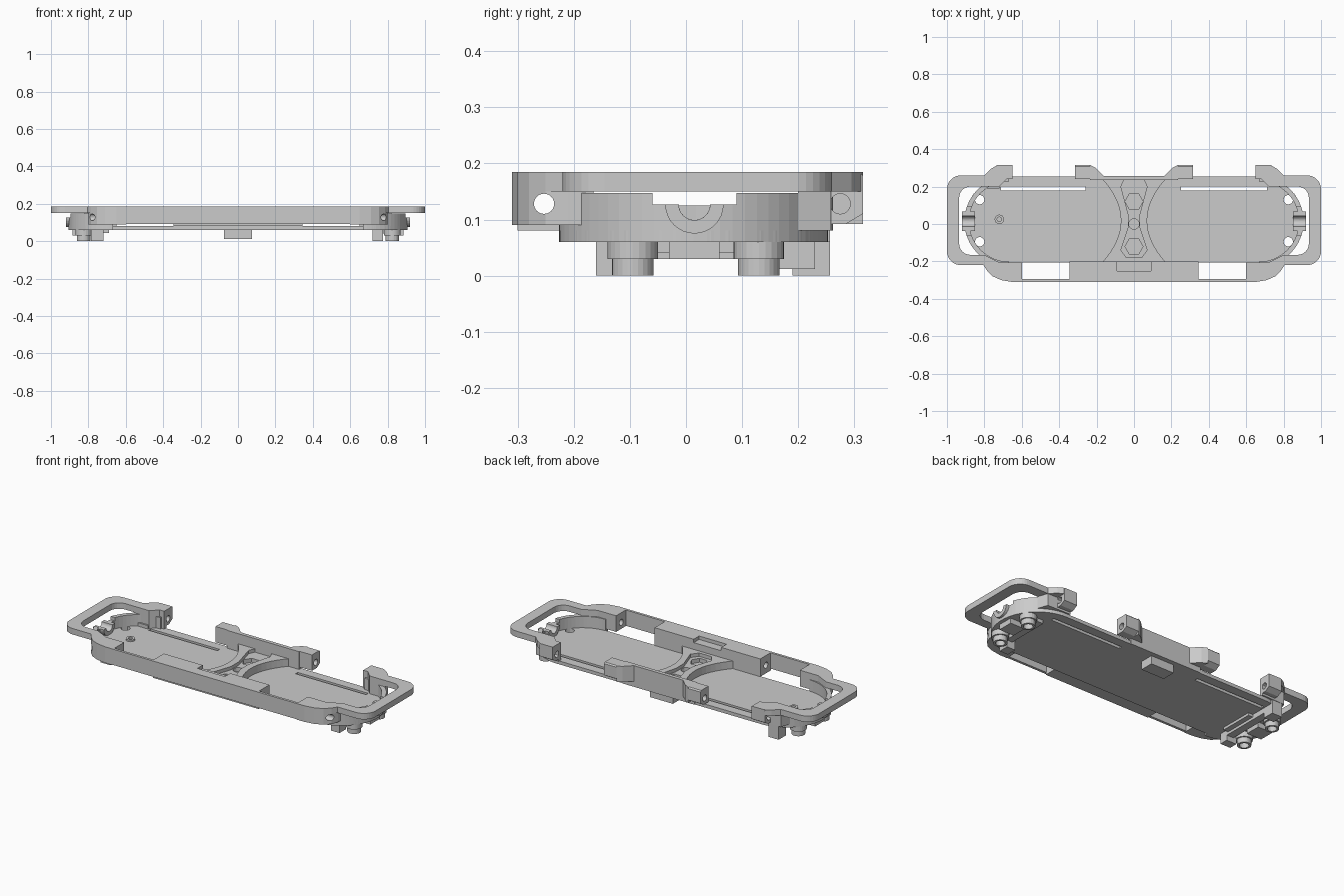
import bpy, bmesh
from math import pi, sin, cos
from mathutils import Matrix

CY = 0.0135   # centre line of the body in y


def prism(name, pts, lo, hi, axis='z'):
    """Extrude an outline: (x, y) along z, or (y, z) along x."""
    bm = bmesh.new()
    def at(p, t):
        return (p[0], p[1], t) if axis == 'z' else (t, p[0], p[1])
    a = [bm.verts.new(at(p, lo)) for p in pts]
    b = [bm.verts.new(at(p, hi)) for p in pts]
    n = len(pts)
    bm.faces.new(a[::-1])
    bm.faces.new(b)
    for i in range(n):
        bm.faces.new((a[i], a[(i + 1) % n], b[(i + 1) % n], b[i]))
    bmesh.ops.recalc_face_normals(bm, faces=bm.faces)
    me = bpy.data.meshes.new(name)
    bm.to_mesh(me)
    bm.free()
    ob = bpy.data.objects.new(name, me)
    bpy.context.collection.objects.link(ob)
    return ob


def box(name, x0, x1, y0, y1, z0, z1):
    return prism(name, [(x0, y0), (x1, y0), (x1, y1), (x0, y1)], z0, z1)


def arc(cx, cy, r, a0, a1, n=12):
    return [(cx + r * cos(a0 + (a1 - a0) * i / n), cy + r * sin(a0 + (a1 - a0) * i / n))
            for i in range(n + 1)]


def disc(name, x, y, r, z0, z1, n=24):
    return prism(name, arc(x, y, r, 0, 2 * pi, n)[:-1], z0, z1)


def rod(y, z, r, x0, x1):
    return prism("rod_cutter", arc(y, z, r, 0, 2 * pi, 24)[:-1], x0, x1, 'x')


def cut(ob, *cutters):
    bpy.context.view_layer.objects.active = ob
    for c in cutters:
        c.hide_render = True
        m = ob.modifiers.new("cut", 'BOOLEAN')
        m.operation, m.solver, m.object = 'DIFFERENCE', 'EXACT', c
        bpy.ops.object.modifier_apply(modifier=m.name)
        bpy.data.objects.remove(c)


def mirrored(s, pts):
    return [(s * x, y) for x, y in pts]


# Floor plate with rounded ends, screw holes and two long slots
floor = prism("floor_plate",
              [(-0.667, -0.205), (0.667, -0.205)] + arc(0.667, CY, 0.24, -pi / 2, pi / 2, 24)
              + arc(-0.667, CY, 0.24, pi / 2, 1.5 * pi, 24), 0.06, 0.08)
cut(floor, box("slot", -0.71, -0.26, 0.18, 0.2, 0, 0.2), box("slot", 0.25, 0.71, 0.18, 0.2, 0, 0.2),
    *[disc("hole", s * 0.825, y, 0.025, -0.1, 0.2) for s in (-1, 1) for y in (-0.095, 0.13)])

# Parts repeated at each end
for s, side in ((-1, "left"), (1, "right")):
    # flat rim forming the carrying loop
    outer = ([(0.65, 0.24), (0.65, 0.315), (0.73, 0.315), (0.765, 0.295), (0.8, 0.26)]
             + arc(0.925, 0.185, 0.075, pi / 2, 0, 8) + arc(0.925, -0.145, 0.075, 0, -pi / 2, 8)
             + [(0.805, -0.22), (0.785, -0.25), (0.755, -0.28), (0.71, -0.3), (0.65, -0.31), (0.6, -0.31)])
    inner = ([(0.6, -0.205), (0.72, -0.205), (0.8, -0.165)]
             + arc(0.875, -0.105, 0.06, -pi / 2, 0, 6) + arc(0.875, 0.14, 0.06, 0, pi / 2, 6)
             + [(0.8, 0.2), (0.72, 0.2), (0.68, 0.24)])
    prism(side + "_rim_loop", mirrored(s, outer + inner), 0.15, 0.185)

    # curved end wall with a notch for the clip
    wall = prism(side + "_end_wall", mirrored(s, arc(0.667, CY, 0.24, -pi / 2, pi / 2, 32)
                 + arc(0.667, CY, 0.215, pi / 2, -pi / 2, 32)), 0.06, 0.147)
    a, b = sorted((s * 0.8, s * 0.95))
    cut(wall, box("notch", a, b, -0.06, 0.09, 0.127, 0.3), rod(0.015, 0.127, 0.028, a, b))

    # half round cradle clip
    a, b = sorted((s * 0.85, s * 0.92))
    prism(side + "_clip", arc(0.015, 0.127, 0.052, pi, 2 * pi, 16)
          + arc(0.015, 0.127, 0.028, 2 * pi, pi, 16), a, b, 'x')

    # front corner block
    corner = prism(side + "_front_corner", mirrored(s, [
        (0.6, -0.205), (0.6, -0.31), (0.65, -0.31), (0.71, -0.3), (0.755, -0.28), (0.785, -0.25),
        (0.8, -0.21), (0.8, -0.165), (0.72, -0.205)]), 0.09, 0.15)
    cut(corner, rod(-0.253, 0.128, 0.018, -1, 1))

    # back corner wall and hinge tab
    prism(side + "_back_wall", mirrored(s, [
        (0.65, 0.24), (0.65, 0.262), (0.8, 0.258), (0.82, 0.2), (0.72, 0.2), (0.68, 0.24)]), 0.08, 0.15)

    # screw bosses under the floor
    for i, y in enumerate((-0.095, 0.13)):
        for r, z0, z1, label in ((0.045, 0.03, 0.06, "collar"), (0.037, 0.0, 0.03, "tip")):
            boss = disc(f"{side}_boss_{label}_{i}", s * 0.825, y, r, z0, z1)
            cut(boss, disc("hole", s * 0.825, y, 0.025, -0.1, 0.2))
    a, b = sorted((s * 0.79, s * 0.885))
    box(side + "_centre_rib", a, b, -0.03, 0.06, 0.03, 0.06)

# Hinge tabs along the back
tab_profile = [(0.24, 0.092), (0.285, 0.092), (0.315, 0.11), (0.315, 0.178), (0.308, 0.185), (0.24, 0.185)]
for i, (a, b) in enumerate(((-0.735, -0.65), (-0.315, -0.235), (0.235, 0.315), (0.65, 0.735))):
    tab = prism(f"hinge_tab_{i}", tab_profile, a, b, 'x')
    cut(tab, rod(0.275, 0.128, 0.018, -1, 1))

# Middle of the back wall, with sloped shoulders
box("back_middle_wall", -0.235, 0.235, 0.235, 0.257, 0.06, 0.185)
for s in (-1, 1):
    prism("back_shoulder", mirrored(s, [(0.235, 0.25), (0.235, 0.315), (0.205, 0.3), (0.16, 0.256)]),
          0.092, 0.185)

# Thin front wall and solid middle block
box("front_wall", -0.6, 0.6, -0.31, -0.295, 0.092, 0.185)
middle = box("front_middle_block", -0.345, 0.345, -0.3, -0.2, 0.08, 0.185)
cut(middle, rod(-0.253, 0.128, 0.018, -1, 1),
    box("step", -0.09, 0.09, -0.25, -0.15, 0.165, 0.3))

# Hourglass bridge across the floor with a sunken pocket
N = 16
def waist(i):
    y = -0.205 + 0.445 * i / N
    return 0.07 + 0.1 * ((y - 0.018) / 0.223) ** 2, y
bridge = prism("hourglass_bridge", [waist(i) for i in range(N + 1)]
               + [(-x, y) for x, y in map(waist, range(N, -1, -1))], 0.07, 0.125)
half = [(0.04, -0.18), (0.07, -0.14), (0.03, -0.02), (0.03, 0.05), (0.07, 0.2), (0.05, 0.245)]
cut(bridge, prism("pocket", half + [(-x, y) for x, y in half[::-1]], 0.105, 0.3),
    *[disc("hex", 0, y, 0.048, 0.082, 0.3, 6) for y in (-0.12, 0.12)],
    disc("well", 0, 0, 0.028, 0.082, 0.3))

# Small ring on the floor
ring = disc("floor_ring", -0.72, 0.025, 0.025, 0.075, 0.09)
cut(ring, disc("hole", -0.72, 0.025, 0.012, 0.0, 0.2))

# Feet and catch block underneath
box("left_foot_bar", -0.765, -0.72, -0.16, 0.257, 0.03, 0.06)
box("left_back_foot", -0.785, -0.72, 0.19, 0.257, 0.0, 0.1)
box("left_front_foot", -0.785, -0.72, -0.16, -0.11, 0.0, 0.06)
box("left_lug", -0.73, -0.69, -0.1, 0.1, 0.045, 0.06)
box("right_front_foot", 0.72, 0.775, -0.16, -0.1, 0.0, 0.06)
box("right_foot_bar", 0.74, 0.78, -0.1, 0.15, 0.04, 0.06)
box("catch_block", -0.075, 0.075, 0.15, 0.23, 0.012, 0.06)
